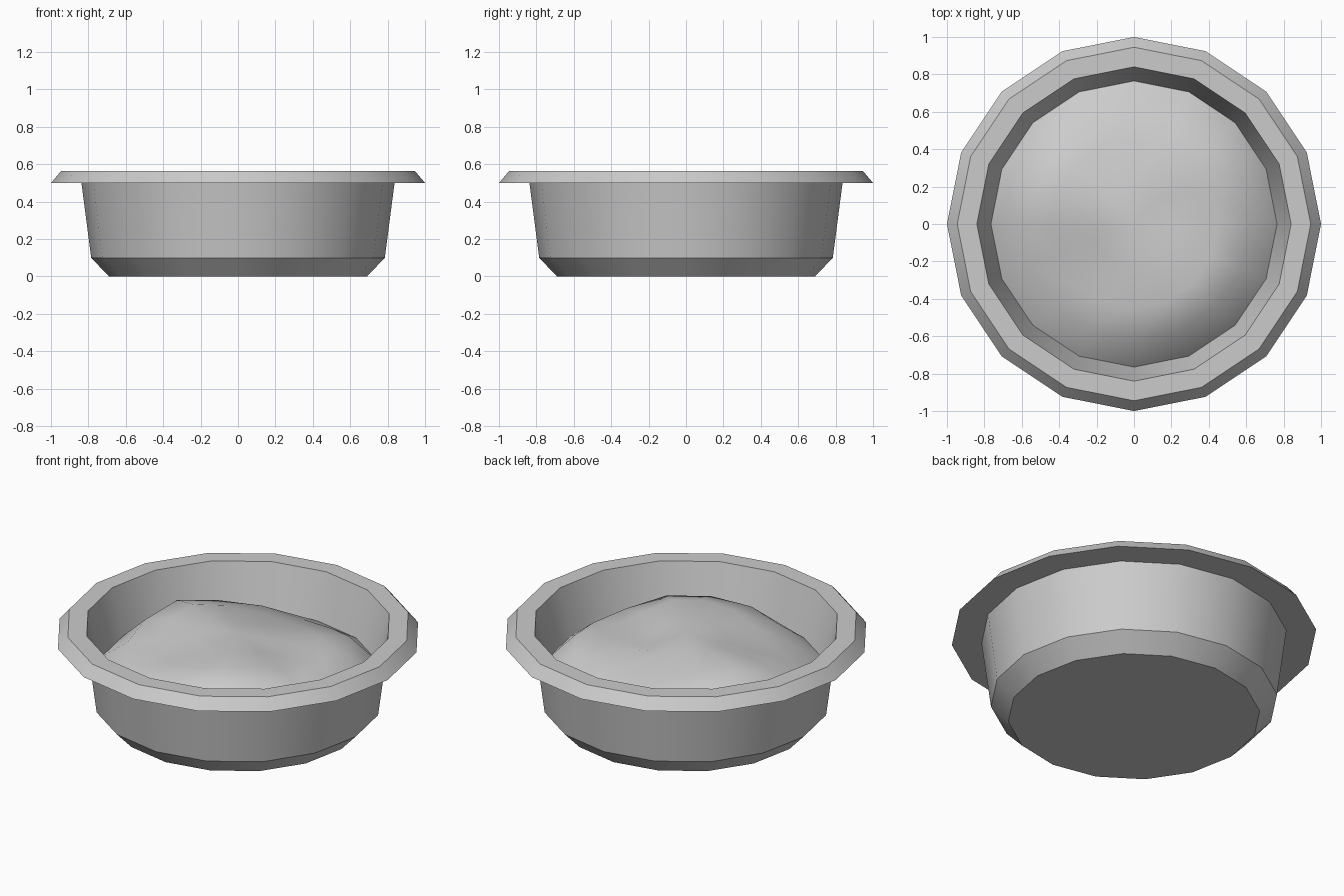
import bpy, bmesh, math

if "Cube" in bpy.data.objects:
    bpy.data.objects.remove(bpy.data.objects["Cube"])

SIDES = 16

grey = bpy.data.materials.new("plain grey")
grey.diffuse_color = (0.6, 0.6, 0.6, 1)
grey.use_nodes = True
grey.node_tree.nodes["Principled BSDF"].inputs["Base Color"].default_value = grey.diffuse_color


def lathe(name, rings, height=None, caps=(True, True), angle=30):
    """Join 16-sided rings of (radius, z); radius 0 makes a centre point."""
    bm = bmesh.new()
    loops = []
    for r, z in rings:
        loop = []
        for i in range(SIDES if r else 1):
            a = 2 * math.pi * i / SIDES
            x, y = r * math.cos(a), r * math.sin(a)
            loop.append(bm.verts.new((x, y, z + (height(x, y) if height else 0))))
        loops.append(loop)
    for lo, hi in zip(loops, loops[1:]):
        for i in range(SIDES):
            j = (i + 1) % SIDES
            if len(hi) == 1:
                bm.faces.new((lo[i], lo[j], hi[0]))
            else:
                bm.faces.new((lo[i], lo[j], hi[j], hi[i]))
    if caps[0]:
        bm.faces.new(loops[0][::-1])
    if caps[1]:
        bm.faces.new(loops[-1])
    mesh = bpy.data.meshes.new(name)
    bm.to_mesh(mesh)
    bm.free()
    mesh.materials.append(grey)
    obj = bpy.data.objects.new(name, mesh)
    bpy.context.collection.objects.link(obj)
    bpy.ops.object.select_all(action='DESELECT')
    obj.select_set(True)
    bpy.context.view_layer.objects.active = obj
    bpy.ops.object.shade_smooth_by_angle(angle=math.radians(angle))
    return obj


# Bowl: chamfered foot, flared wall, overhanging rim and inner wall
lathe("bowl", [(0.69, 0), (0.785, 0.1), (0.837, 0.5), (1, 0.5),
               (0.945, 0.565), (0.84, 0.565), (0.755, 0.26)])

# Lumps (+) and hollows (-) in the soil: x, y, height, spread
LUMPS = [(0.30, -0.42, 0.07, 0.22), (0.0, -0.55, 0.03, 0.2),
         (-0.50, 0.20, 0.07, 0.22), (0.48, 0.33, 0.05, 0.2),
         (0.0, 0.0, 0.05, 0.25), (0.22, 0.12, -0.05, 0.18),
         (-0.35, -0.35, -0.04, 0.25), (0.05, 0.6, -0.05, 0.25)]


def soil_height(x, y):
    r = math.hypot(x, y)
    if r > 0.7:
        return 0
    return sum(h * math.exp(-((x - cx) ** 2 + (y - cy) ** 2) / (s * s))
               for cx, cy, h, s in LUMPS)


# Soil: uneven mound filling the bowl
lathe("soil", [(0.765, 0.295), (0.62, 0.41), (0.45, 0.45), (0.22, 0.465), (0, 0.475)],
      soil_height, caps=(False, False), angle=60)
